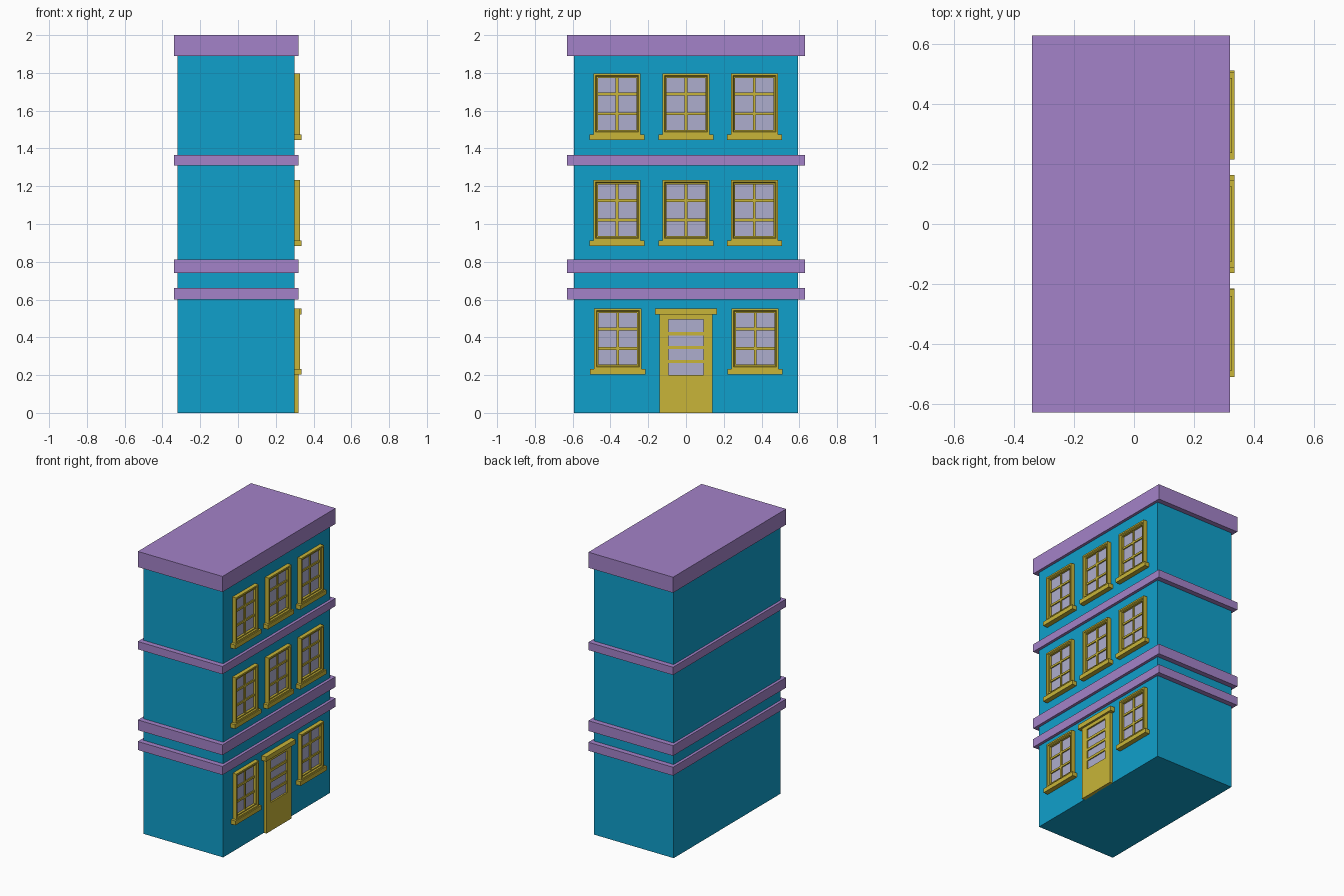
import bpy, bmesh

if "Cube" in bpy.data.objects:
    bpy.data.objects.remove(bpy.data.objects["Cube"])


def material(name, rgb):
    m = bpy.data.materials.new(name)
    m.diffuse_color = (*rgb, 1)
    m.use_nodes = True
    m.node_tree.nodes["Principled BSDF"].inputs["Base Color"].default_value = m.diffuse_color
    return m


BLUE = material("wall blue", (0.005, 0.35, 0.60))
PURPLE = material("trim purple", (0.37, 0.225, 0.58))
YELLOW = material("joinery yellow", (0.58, 0.46, 0.04))
GLASS = material("pane grey", (0.42, 0.42, 0.61))
WALL_X = 0.30


def finish(name, bm, mat):
    bmesh.ops.recalc_face_normals(bm, faces=bm.faces)
    me = bpy.data.meshes.new(name)
    bm.to_mesh(me)
    bm.free()
    me.materials.append(mat)
    ob = bpy.data.objects.new(name, me)
    bpy.context.collection.objects.link(ob)


def add_box(bm, x, y, z):
    verts = bmesh.ops.create_cube(bm, size=1)["verts"]
    for v in verts:
        for i, (a, b) in enumerate((x, y, z)):
            v.co[i] = a if v.co[i] < 0 else b


def box(name, x, y, z, mat):
    bm = bmesh.new()
    add_box(bm, x, y, z)
    finish(name, bm, mat)


def frame(name, y, z, profile):
    """Sweep (inset, x) profile points around a rectangle on the facade."""
    bm = bmesh.new()
    loops = []
    for d, x in profile:
        corners = ((y[0] + d, z[0] + d), (y[1] - d, z[0] + d),
                   (y[1] - d, z[1] - d), (y[0] + d, z[1] - d))
        loops.append([bm.verts.new((x, a, b)) for a, b in corners])
    for p, q in zip(loops, loops[1:]):
        for i in range(4):
            j = (i + 1) % 4
            bm.faces.new((p[i], p[j], q[j], q[i]))
    finish(name, bm, YELLOW)


def window(yc, bottom, top):
    y, z = (yc - 0.125, yc + 0.125), (bottom + 0.03, top)
    # Moulded surround, pane and glazing bars
    frame("window_frame", y, z, ((0, WALL_X), (0, 0.328), (0.011, 0.328),
                                 (0.016, 0.32), (0.023, 0.32), (0.023, WALL_X)))
    box("window_pane", (WALL_X - 0.005, WALL_X + 0.004),
        (y[0] + 0.02, y[1] - 0.02), (z[0] + 0.015, z[1] - 0.02), GLASS)
    bm = bmesh.new()
    bar_x = (WALL_X, 0.312)
    add_box(bm, bar_x, (yc - 0.007, yc + 0.007), (z[0], z[1] - 0.015))
    for k in (1, 2):
        h = z[0] + 0.005 + k * (z[1] - z[0] - 0.01) / 3
        add_box(bm, bar_x, (y[0] + 0.015, y[1] - 0.015), (h - 0.007, h + 0.007))
    finish("glazing_bars", bm, YELLOW)
    # Projecting sill
    box("window_sill", (WALL_X - 0.005, 0.335), (yc - 0.146, yc + 0.146),
        (bottom, bottom + 0.03), YELLOW)


# Main body
box("walls", (-0.32, WALL_X), (-0.594, 0.594), (0, 1.9), BLUE)

# Roof slab and string courses
box("roof_slab", (-0.34, 0.32), (-0.63, 0.63), (1.89, 2.0), PURPLE)
for z in ((1.31, 1.365), (0.74, 0.812), (0.60, 0.66)):
    box("wall_band", (-0.34, 0.32), (-0.63, 0.63), z, PURPLE)

# Windows on the three storeys
for bottom, top in ((1.445, 1.797), (0.883, 1.233)):
    for yc in (-0.365, 0, 0.362):
        window(yc, bottom, top)
for yc in (-0.361, 0.366):
    window(yc, 0.202, 0.553)

# Door: stiles, rails and glazing bars around a recessed pane
bm = bmesh.new()
dx = (WALL_X - 0.005, 0.32)
add_box(bm, dx, (-0.14, 0.14), (0, 0.20))
add_box(bm, dx, (-0.14, 0.14), (0.495, 0.525))
for s in (-1, 1):
    add_box(bm, dx, sorted((s * 0.092, s * 0.14)), (0.20, 0.495))
for h in (0.272, 0.346, 0.420):
    add_box(bm, (WALL_X, 0.316), (-0.093, 0.093), (h - 0.009, h + 0.009))
finish("door", bm, YELLOW)
box("door_pane", (WALL_X - 0.005, 0.309), (-0.093, 0.093), (0.198, 0.497), GLASS)
box("door_lintel", (WALL_X - 0.005, 0.335), (-0.164, 0.164), (0.52, 0.553), YELLOW)
